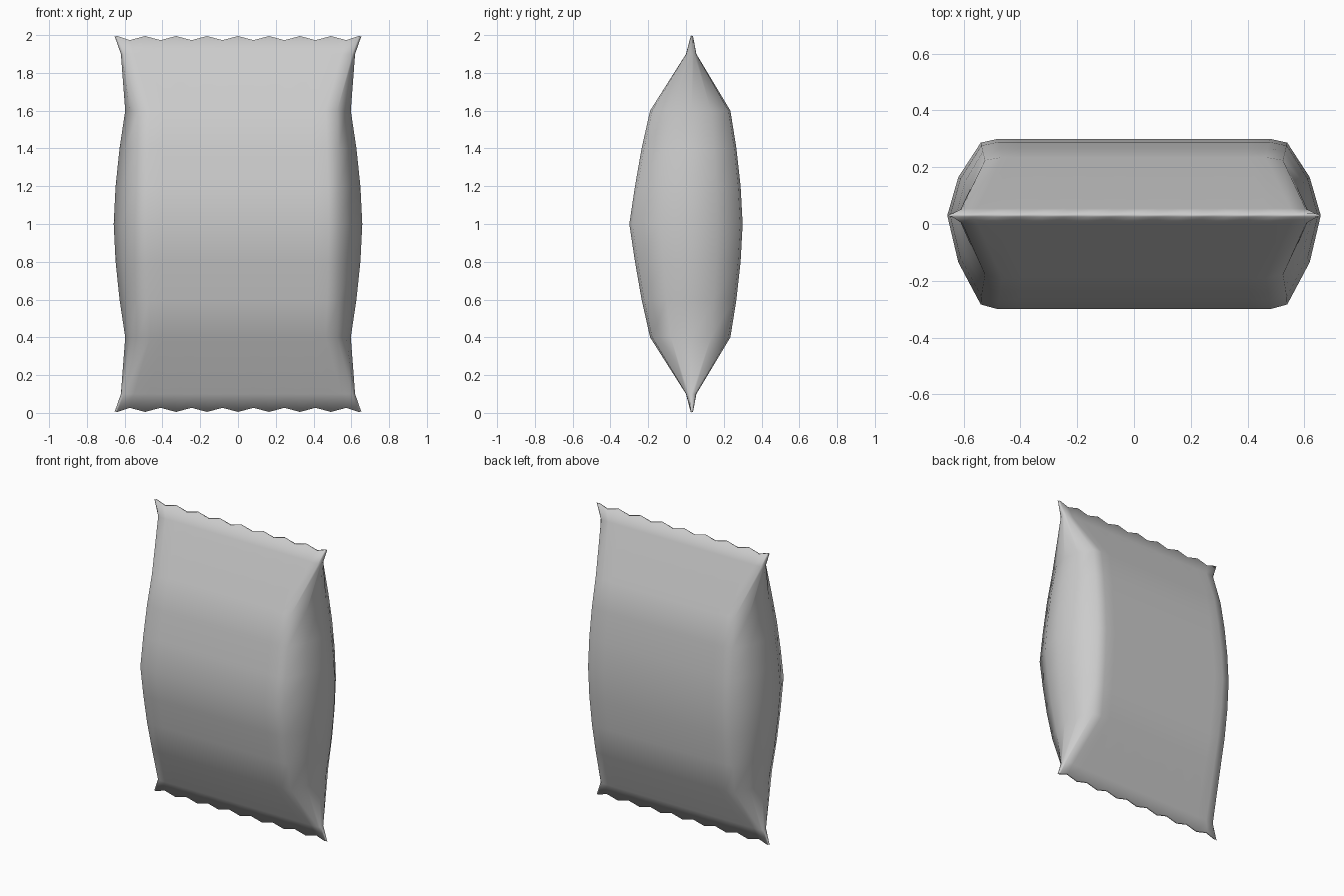
import bpy, bmesh, math

cube = bpy.data.objects.get("Cube")
if cube:
    bpy.data.objects.remove(cube)

foil = bpy.data.materials.new("grey_foil")
foil.use_nodes = True
foil.diffuse_color = (0.6, 0.6, 0.6, 1)
foil.node_tree.nodes["Principled BSDF"].inputs["Base Color"].default_value = foil.diffuse_color

SEAM_Y = 0.03
TEETH = 7          # columns on each side of the centre, inside the corner folds

# Half the bag, from the crimped end to the middle:
# height above middle, seam x, corner x, flat panel x, front y, back y
HALF = [
    (1.0, 0.655, 0.64, 0.574, 0.025, 0.037),
    (0.9, 0.62, 0.605, 0.55, 0.0, 0.055),
    (0.6, 0.597, 0.525, 0.465, -0.19, 0.235),
    (0.4, 0.627, 0.533, 0.472, -0.235, 0.267),
    (0.2, 0.648, 0.538, 0.477, -0.27, 0.289),
    (0.0, 0.658, 0.54, 0.48, -0.3, 0.3),
]


def side_points(row, edge_y):
    """One wall of a cross-section from left fold to right fold, without seams."""
    h, seam, corner, flat, _, _ = row
    fold = [(corner + 0.67 * (seam - corner), 0.5, 0.008), (corner, 0.95, 0.004)]
    panel = []
    for k in range(-TEETH, TEETH + 1):
        panel.append((flat * k / TEETH, 1.0, 0.027 if k % 2 else 0.005))
    pts = [(-x, t, d) for x, t, d in fold] + panel + fold[::-1]
    return [(x, SEAM_Y + t * (edge_y - SEAM_Y), h - (d if h == 1.0 else 0))
            for x, t, d in pts]


def ring(row):
    h, seam = row[:2]
    front = side_points(row, row[4])
    back = side_points(row, row[5])
    return [(-seam, SEAM_Y, h)] + front + [(seam, SEAM_Y, h)] + back[::-1]


# Pouch: loft of rings, mirrored top to bottom
rings = [[(x, y, 1 - h) for x, y, h in ring(r)] for r in HALF]
rings += [[(x, y, 1 + h) for x, y, h in ring(r)] for r in HALF[-2::-1]]
bm = bmesh.new()
loops = [[bm.verts.new(p) for p in pts] for pts in rings]
n = len(loops[0])
for low, high in zip(loops, loops[1:]):
    for i in range(n):
        j = (i + 1) % n
        bm.faces.new((low[i], low[j], high[j], high[i]))

# Crimped ends: strips joining the front and back walls
for loop in (loops[0], loops[-1]):
    for i in range(n // 2):
        a, b = (-i) % n, n - i - 1
        quad = [loop[i], loop[i + 1], loop[b], loop[a]]
        bm.faces.new(list(dict.fromkeys(quad)))
bmesh.ops.recalc_face_normals(bm, faces=bm.faces)

mesh = bpy.data.meshes.new("snack_pouch")
bm.to_mesh(mesh)
bm.free()
mesh.materials.append(foil)
pouch = bpy.data.objects.new("snack_pouch", mesh)
bpy.context.collection.objects.link(pouch)
bpy.context.view_layer.objects.active = pouch
pouch.select_set(True)
bpy.ops.object.shade_smooth_by_angle(angle=math.radians(80))
